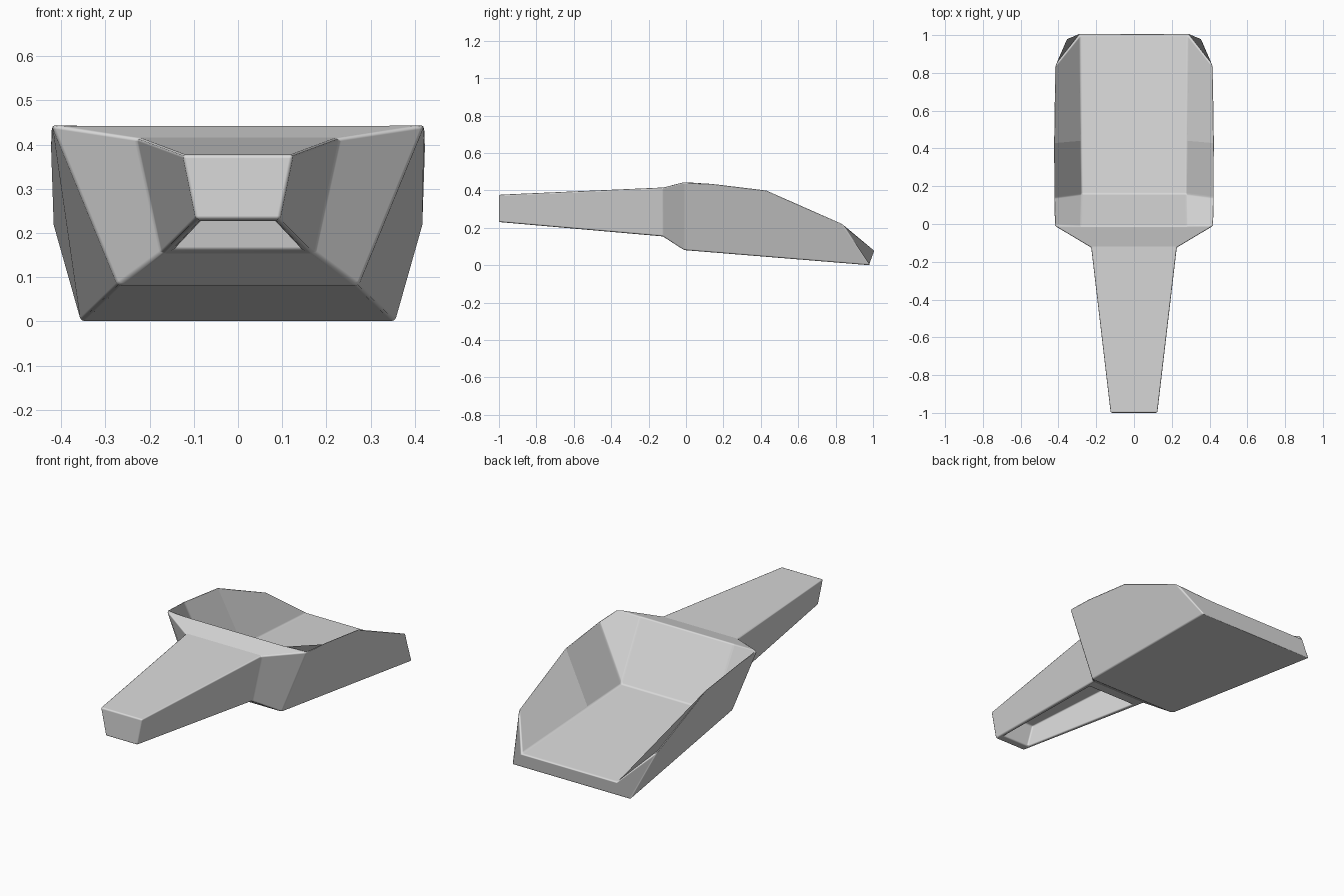
import bpy
import bmesh
from math import radians

cube = bpy.data.objects.get("Cube")
if cube:
    bpy.data.objects.remove(cube, do_unlink=True)

grey = bpy.data.materials.new("plain_grey")
grey.use_nodes = True
grey.diffuse_color = (0.7, 0.7, 0.7, 1)
grey.node_tree.nodes["Principled BSDF"].inputs["Base Color"].default_value = (0.7, 0.7, 0.7, 1)

# Corner points of one half: half width, depth, height
points = {
    # handle and neck
    "tip_top": (0.125, -1.0, 0.377), "tip_low": (0.095, -1.0, 0.231),
    "neck_top": (0.228, -0.125, 0.415), "neck_low": (0.172, -0.125, 0.155),
    # hollow under the handle
    "hollow_tip_low": (0.08, -0.95, 0.227), "hollow_tip_top": (0.098, -0.93, 0.345),
    "hollow_neck_low": (0.142, -0.185, 0.161), "hollow_neck_top": (0.185, -0.23, 0.375),
    # outside of the bowl
    "bowl_top": (0.422, -0.01, 0.444), "bowl_low": (0.272, -0.01, 0.081),
    "back_low": (0.356, 0.985, 0.0), "lip": (0.285, 1.0, 0.083),
    "rim_a": (0.423, 0.14, 0.439), "rim_b": (0.423, 0.43, 0.404),
    "rim_c": (0.42, 0.835, 0.224),
    # inside of the bowl
    "wall_top": (0.28, -0.01, 0.444),
    "floor_front": (0.277, 0.158, 0.14), "floor_mid": (0.28, 0.44, 0.121),
}

bm = bmesh.new()
left = {n: bm.verts.new(p) for n, p in points.items()}
right = {n: bm.verts.new((-p[0], p[1], p[2])) for n, p in points.items()}


def strips(*names):
    """Panels that run across the middle, from one pair of corners to the next."""
    for a, b in zip(names, names[1:]):
        bm.faces.new((left[a], right[a], right[b], left[b]))


def panel(*names):
    """The same side panel on both halves."""
    bm.faces.new([left[n] for n in names])
    bm.faces.new([right[n] for n in reversed(names)])


# Middle panels: bowl underside, hollow, handle top, bowl inside
strips("back_low", "bowl_low", "neck_low", "hollow_neck_low", "hollow_neck_top",
       "hollow_tip_top", "hollow_tip_low", "tip_low", "tip_top", "neck_top",
       "wall_top", "floor_front", "floor_mid", "lip")

# Back end of the bowl: one face across the lip and up to both rims
end = ("rim_c", "lip")
bm.faces.new([left[n] for n in end] + [right[n] for n in reversed(end)]
             + [right["back_low"], left["back_low"]])

# Handle and neck sides
panel("tip_top", "tip_low", "neck_low", "neck_top")
panel("neck_top", "neck_low", "bowl_low", "bowl_top")
panel("neck_top", "bowl_top", "wall_top")
panel("tip_low", "hollow_tip_low", "hollow_neck_low", "neck_low")
panel("hollow_tip_low", "hollow_tip_top", "hollow_neck_top", "hollow_neck_low")

# Outer bowl sides
panel("back_low", "bowl_low", "bowl_top", "rim_a", "rim_b", "rim_c")

# Inner bowl sides
panel("wall_top", "bowl_top", "rim_a", "floor_front")
panel("floor_front", "rim_a", "rim_b", "floor_mid")
panel("floor_mid", "rim_b", "rim_c", "lip")

bmesh.ops.recalc_face_normals(bm, faces=bm.faces)
mesh = bpy.data.meshes.new("scoop")
bm.to_mesh(mesh)
bm.free()
mesh.materials.append(grey)
scoop = bpy.data.objects.new("scoop", mesh)
bpy.context.collection.objects.link(scoop)

# Softened edges between flat panels
bevel = scoop.modifiers.new("soft_edges", "BEVEL")
bevel.width = 0.008
bevel.segments = 2
bevel.limit_method = "ANGLE"
bevel.angle_limit = radians(28)
bevel.loop_slide = False
bevel.harden_normals = True

for ob in bpy.context.selected_objects:
    ob.select_set(False)
scoop.select_set(True)
bpy.context.view_layer.objects.active = scoop
bpy.ops.object.shade_smooth_by_angle(angle=radians(5))
